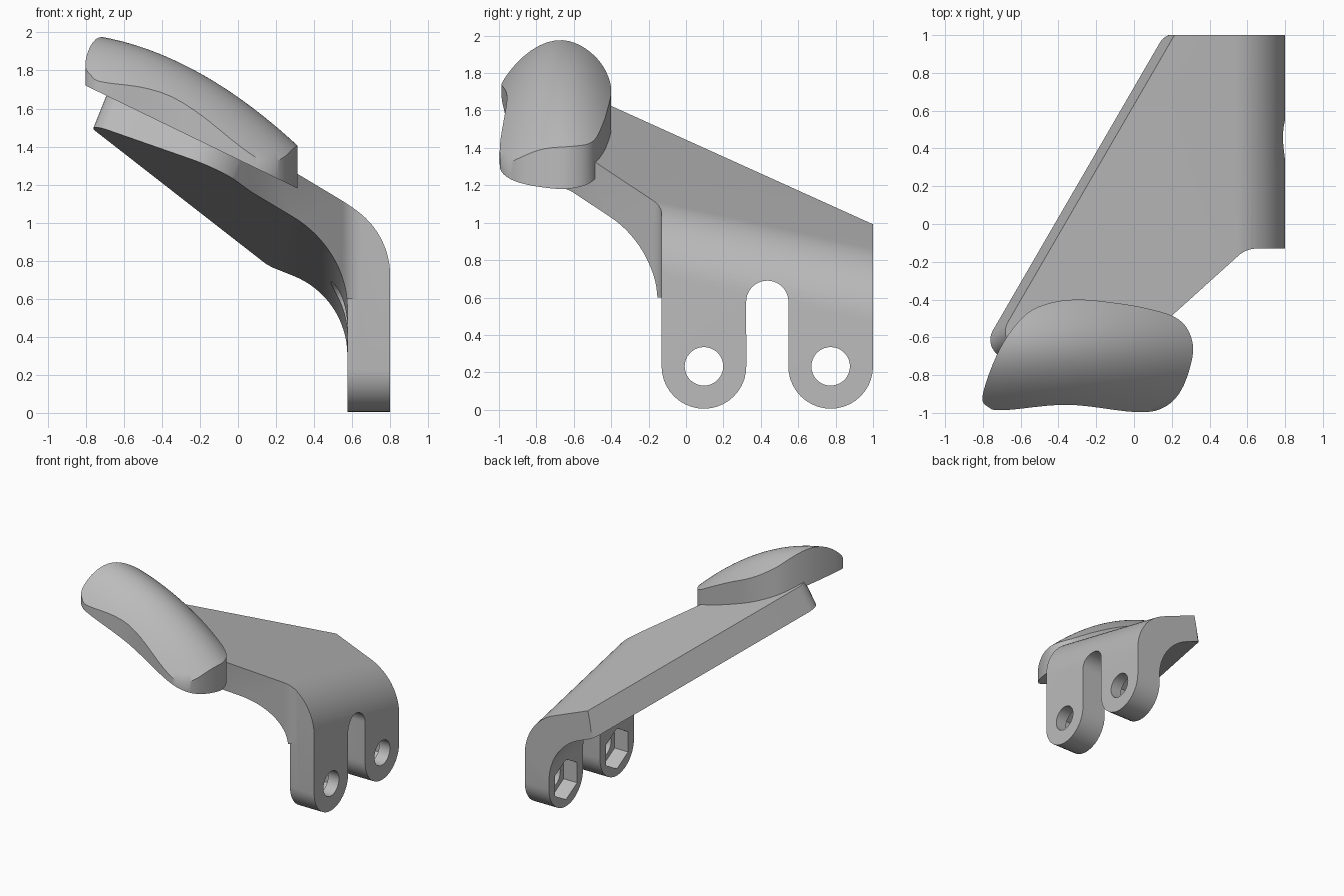
import bpy, bmesh, math
from mathutils import Vector

cube = bpy.data.objects.get("Cube")
if cube:
    bpy.data.objects.remove(cube, do_unlink=True)

grey = bpy.data.materials.new("plain grey")
grey.use_nodes = True
grey.diffuse_color = (0.5, 0.5, 0.5, 1)
grey.node_tree.nodes["Principled BSDF"].inputs["Base Color"].default_value = grey.diffuse_color

TILT_X, TILT_Y = 0.4, 0.22


def underside(x, y):
    return 1.057 - TILT_X * x - TILT_Y * y


def rounded(corners, steps=10):
    """2D polygon from (x, y, radius) corners, with filleted corners."""
    out = []
    for i, (x, y, r) in enumerate(corners):
        p = Vector((x, y))
        if not r:
            out.append(p)
            continue
        a = (Vector(corners[i - 1][:2]) - p).normalized()
        b = (Vector(corners[(i + 1) % len(corners)][:2]) - p).normalized()
        half = a.angle(b) / 2
        start, end = p + a * r / math.tan(half), p + b * r / math.tan(half)
        centre = p + (a + b).normalized() * r / math.sin(half)
        sweep = math.pi - 2 * half
        u, v = start - centre, end - centre
        for k in range(steps + 1):
            t = k / steps
            out.append(centre + (u * math.sin((1 - t) * sweep) + v * math.sin(t * sweep)) / math.sin(sweep))
    return out


def arc(cx, cy, r, a0, a1, steps=20):
    return [Vector((cx + r * math.cos(math.radians(a0 + (a1 - a0) * k / steps)),
                    cy + r * math.sin(math.radians(a0 + (a1 - a0) * k / steps))))
            for k in range(steps + 1)]


def loft(name, rings, triangulate=False):
    """Solid made by bridging closed rings and capping both ends."""
    bm = bmesh.new()
    loops = [[bm.verts.new(p) for p in ring] for ring in rings]
    n = len(loops[0])
    for low, high in zip(loops, loops[1:]):
        for i in range(n):
            j = (i + 1) % n
            bm.faces.new((low[i], low[j], high[j], high[i]))
    bm.faces.new(loops[0][::-1])
    bm.faces.new(loops[-1])
    if triangulate:
        bmesh.ops.triangulate(bm, faces=bm.faces[:])
    bmesh.ops.recalc_face_normals(bm, faces=bm.faces[:])
    mesh = bpy.data.meshes.new(name)
    bm.to_mesh(mesh)
    bm.free()
    mesh.materials.append(grey)
    ob = bpy.data.objects.new(name, mesh)
    bpy.context.scene.collection.objects.link(ob)
    return ob


def along_x(name, outline, x0, x1):
    return loft(name, [[(x, p.x, p.y) for p in outline] for x in (x0, x1)])


def carve(ob, cutter, operation):
    mod = ob.modifiers.new("carve", 'BOOLEAN')
    mod.object, mod.operation, mod.solver = cutter, operation, 'EXACT'
    bpy.context.view_layer.update()
    graph = bpy.context.evaluated_depsgraph_get()
    mesh = bpy.data.meshes.new_from_object(ob.evaluated_get(graph))
    ob.modifiers.clear()
    ob.data = mesh
    bpy.data.objects.remove(cutter, do_unlink=True)


def smooth(ob, degrees):
    bpy.ops.object.select_all(action='DESELECT')
    ob.select_set(True)
    bpy.context.view_layer.objects.active = ob
    bpy.ops.object.shade_smooth_by_angle(angle=math.radians(degrees))


# Bent sheet: vertical plate rolling over into a plate tilted two ways
section = rounded([(0.575, 0, 0), (0.8, 0, 0), (0.8, 0.977, 0.42),
                   (-1.2, 1.777, 0), (-1.2, 1.537, 0), (0.575, 0.827, 0.45)], 16)
bracket = loft("bracket", [[(p.x, y, p.y - TILT_Y * y if p.y > 0 else 0) for p in section]
                           for y in (-1.2, 1.05)])

# Plan outline of the arm, its walls square to the tilted plate
plan = rounded([(-0.815, -0.68, 0.1), (-0.12, -0.84, 0.25), (0.59, -0.13, 0.15),
                (1.2, -0.13, 0), (1.2, 1.06, 0), (0.6, 1.06, 0), (0.16, 1.0, 0.1)])


def plan_ring(offset, plain_z):
    ring = []
    for p in plan:
        if p.x < 0.45:
            ring.append((p.x + TILT_X * offset, p.y + TILT_Y * offset, underside(p.x, p.y) + offset))
        else:
            ring.append((p.x, p.y, plain_z))
    return ring


carve(bracket, loft("plan_cutter", [plan_ring(-0.4, -0.5), plan_ring(0.5, 1.8)], True), 'INTERSECT')

# Two round-ended lugs with a slot between them
LUGS, LUG_Z, LUG_R = (0.096, 0.7735), 0.232, 0.2265
legs = arc(LUGS[0], LUG_Z, LUG_R, 180, 360)
legs += arc((LUGS[0] + LUGS[1]) / 2, 0.577, 0.113, 180, 0)
legs += arc(LUGS[1], LUG_Z, LUG_R, 180, 360)
legs += [Vector(p) for p in ((1, 3), (-1.5, 3), (-1.5, 0.6), (LUGS[0] - LUG_R, 0.6))]
carve(bracket, along_x("leg_cutter", legs, -1.5, 1.5), 'INTERSECT')

# Bolt holes with hexagonal nut pockets on the inner face
for y in LUGS:
    carve(bracket, along_x("hole_cutter", arc(y, LUG_Z, 0.103, 0, 350, 35), 0.4, 1), 'DIFFERENCE')
    carve(bracket, along_x("nut_cutter", arc(y, LUG_Z, 0.17, 30, 330, 5), 0.35, 0.7), 'DIFFERENCE')
smooth(bracket, 25)

# Kidney-shaped pad with a domed top
knots = [Vector(p) for p in (
    (-0.8, -0.9), (-0.77, -0.97), (-0.68, -0.985), (-0.35, -0.957), (0, -0.995), (0.15, -0.975),
    (0.25, -0.88), (0.31, -0.7), (0.295, -0.58), (0.22, -0.495), (0.06, -0.445), (-0.12, -0.415),
    (-0.3, -0.4), (-0.45, -0.42), (-0.58, -0.485), (-0.71, -0.66))]
outline = []
for i, p1 in enumerate(knots):
    p0, p2, p3 = knots[i - 1], knots[(i + 1) % len(knots)], knots[(i + 2) % len(knots)]
    for k in range(6):
        t = k / 6
        outline.append(0.5 * (2 * p1 + (p2 - p0) * t + (2 * p0 - 5 * p1 + 4 * p2 - p3) * t * t
                              + (3 * p1 - p0 - 3 * p2 + p3) * t ** 3))


def pad_base(p):
    return 1.72 - 0.485 * (p.x + 0.8)


def pad_top(p):
    return pad_base(p) + 0.36 - 0.36 * (p.x + 0.3) ** 2 - 2.1 * (p.y + 0.65) ** 2


middle = Vector((-0.25, -0.69))
rings = [[(p.x, p.y, pad_base(p)) for p in outline]]
for k in range(14):
    scaled = [middle.lerp(p, 1 - k / 13.5) for p in outline]
    rings.append([(p.x, p.y, pad_top(p)) for p in scaled])
smooth(loft("pad", rings), 35)
